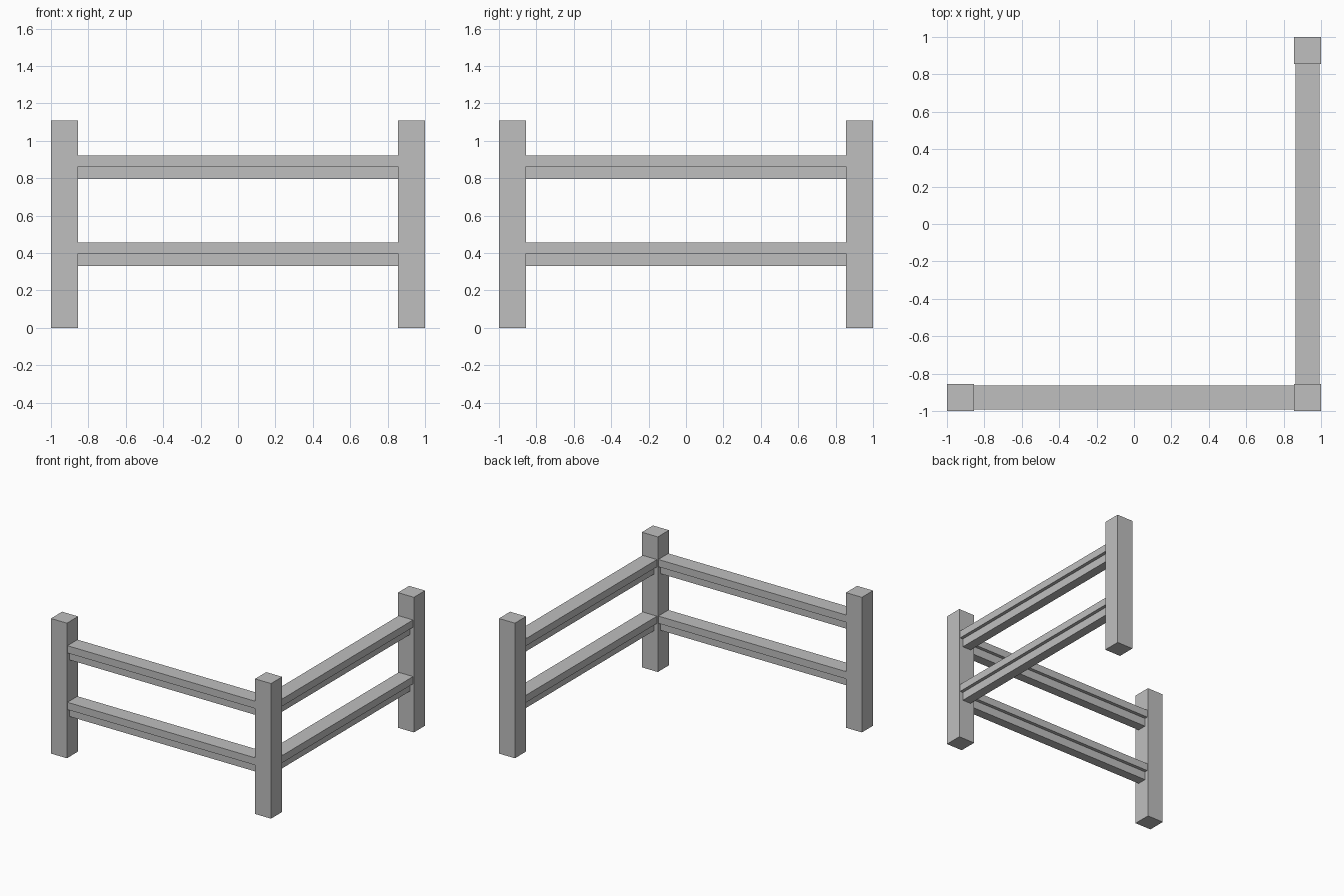
import bpy
import bmesh

default = bpy.data.objects.get("Cube")
if default:
    bpy.data.objects.remove(default, do_unlink=True)

# Single plain grey
GREY = (0.52, 0.52, 0.52, 1.0)
mat = bpy.data.materials.new("grey")
mat.use_nodes = True
mat.diffuse_color = GREY
mat.node_tree.nodes["Principled BSDF"].inputs["Base Color"].default_value = GREY

POST = 0.145              # post thickness
HEIGHT = 1.11             # post height
C = 1 - POST / 2          # post centre distance
INNER = 1 - POST          # rail half length


def extrude_profile(name, profile, vector):
    """Solid made by sweeping a closed flat profile along a vector."""
    bm = bmesh.new()
    face = bm.faces.new([bm.verts.new(p) for p in profile])
    swept = bmesh.ops.extrude_face_region(bm, geom=[face], use_keep_orig=True)
    verts = [g for g in swept["geom"] if isinstance(g, bmesh.types.BMVert)]
    bmesh.ops.translate(bm, verts=verts, vec=vector)
    bmesh.ops.recalc_face_normals(bm, faces=bm.faces[:])
    mesh = bpy.data.meshes.new(name)
    bm.to_mesh(mesh)
    bm.free()
    mesh.materials.append(mat)
    obj = bpy.data.objects.new(name, mesh)
    bpy.context.collection.objects.link(obj)
    return obj


# Square posts at the corner and at both free ends
h = POST / 2
for name, x, y in (("right_end_post", -C, -C), ("corner_post", C, -C), ("back_end_post", C, C)):
    square = [(x - h, y - h, 0), (x + h, y - h, 0), (x + h, y + h, 0), (x - h, y + h, 0)]
    extrude_profile(name, square, (0, 0, HEIGHT))

# T-shaped rails: wide cap over a narrower web
CAP, WEB = 0.065, 0.038   # half widths
for level, bottom in (("lower", 0.33), ("upper", 0.795)):
    mid, top = bottom + 0.067, bottom + 0.127
    half = [(WEB, bottom), (WEB, mid), (CAP, mid), (CAP, top)]
    outline = half + [(-w, z) for w, z in reversed(half)]
    extrude_profile(f"{level}_front_rail", [(-INNER, w - C, z) for w, z in outline],
                    (2 * INNER, 0, 0))
    extrude_profile(f"{level}_side_rail", [(w + C, -INNER, z) for w, z in outline],
                    (0, 2 * INNER, 0))
